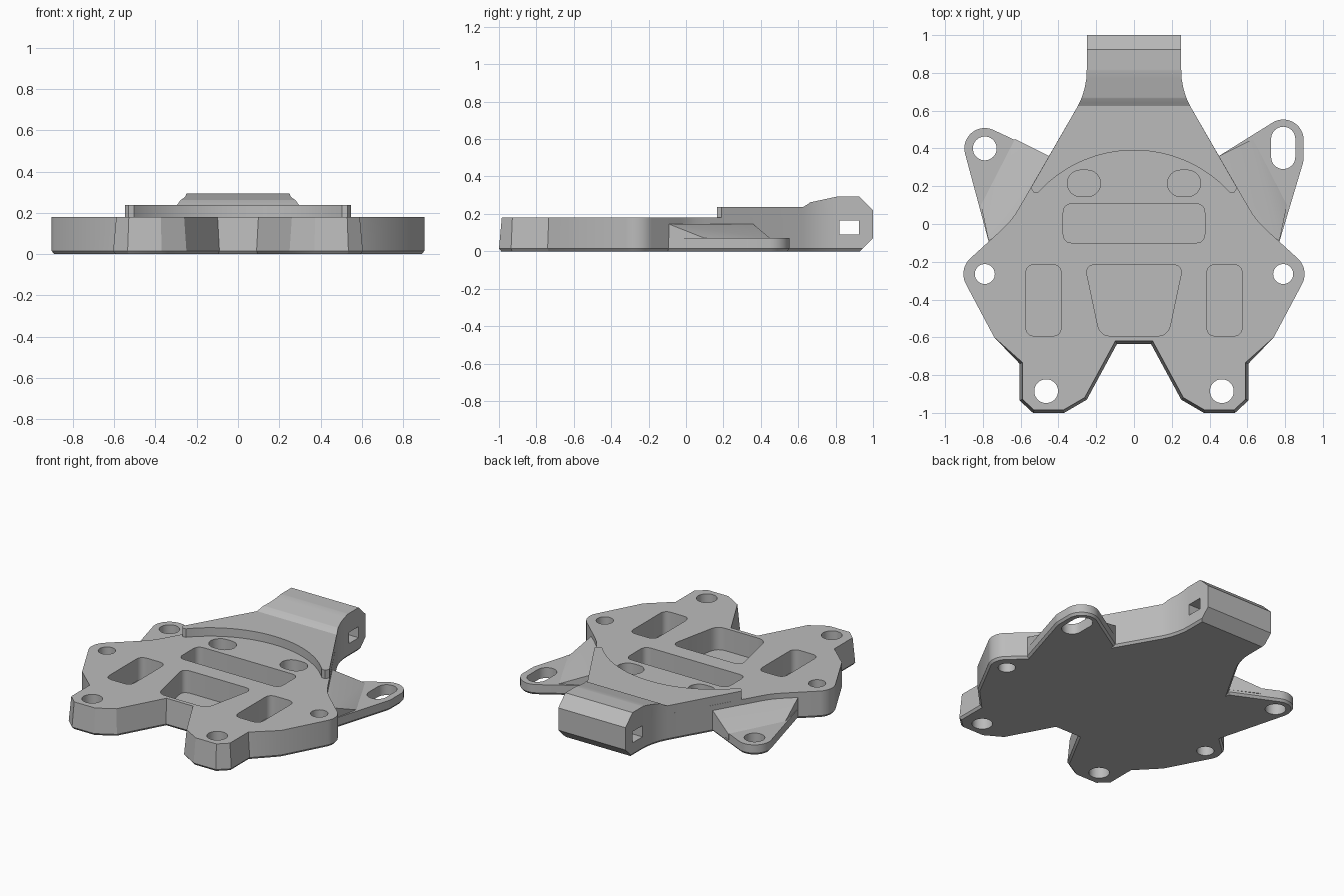
import bpy, bmesh
from math import cos, sin, radians
from mathutils import Vector

cube = bpy.data.objects.get("Cube")
if cube:
    bpy.data.objects.remove(cube, do_unlink=True)

gray = bpy.data.materials.new("neutral gray")
gray.use_nodes = True
gray.diffuse_color = (0.5, 0.5, 0.5, 1)
gray.node_tree.nodes["Principled BSDF"].inputs["Base Color"].default_value = (0.5, 0.5, 0.5, 1)


# ---- helpers ----
def arc(cx, cy, r, a0, a1, n=12):
    angles = [radians(a0 + (a1 - a0) * i / n) for i in range(n + 1)]
    return [(cx + r * cos(a), cy + r * sin(a)) for a in angles]


def circle(cx, cy, r):
    return arc(cx, cy, r, 0, 360, 40)[:-1]


def stadium(cx, cy, half, r, vertical=False):
    dx, dy = (0, half) if vertical else (half, 0)
    t = 0 if vertical else -90
    return (arc(cx + dx, cy + dy, r, t, t + 180, 16)
            + arc(cx - dx, cy - dy, r, t + 180, t + 360, 16))


def rounded(points, r):
    out = []
    pts = [Vector(p) for p in points]
    for i, p in enumerate(pts):
        s = p + (pts[i - 1] - p).normalized() * r
        e = p + (pts[(i + 1) % len(pts)] - p).normalized() * r
        for k in range(7):
            t = k / 6
            out.append(s * (1 - t) ** 2 + p * 2 * t * (1 - t) + e * t ** 2)
    return out


def mirrored(half):
    return half + [(-x, y) for x, y in reversed(half)]


def inset(points, amount):
    """Move every point of a counter-clockwise outline inwards by amount(point)."""
    pts = [Vector(p) for p in points]
    out = []
    for i, p in enumerate(pts):
        a = (p - pts[i - 1]).normalized()
        b = (pts[(i + 1) % len(pts)] - p).normalized()
        na, nb = Vector((-a.y, a.x)), Vector((-b.y, b.x))
        out.append(p + (na + nb) / (1 + na.dot(nb)) * amount(p))
    return out


def make(name, bm):
    bmesh.ops.recalc_face_normals(bm, faces=bm.faces)
    mesh = bpy.data.meshes.new(name)
    bm.to_mesh(mesh)
    bm.free()
    mesh.materials.append(gray)
    ob = bpy.data.objects.new(name, mesh)
    bpy.context.collection.objects.link(ob)
    return ob


def loft(name, rings):
    """Solid through (outline, height) rings."""
    bm = bmesh.new()
    loops = [[bm.verts.new((p[0], p[1], z)) for p in pts] for pts, z in rings]
    for lo, hi in zip(loops, loops[1:]):
        for i in range(len(lo)):
            bm.faces.new((lo[i - 1], lo[i], hi[i], hi[i - 1]))
    bm.faces.new(loops[0])
    bm.faces.new(loops[-1])
    return make(name, bm)


def prism(name, pts, z0, z1):
    return loft(name, [(pts, z0), (pts, z1)])


def plate(name, pts, top, draft=lambda p: 0):
    """Prism with a small chamfer round its underside."""
    return loft(name, [(inset(pts, lambda p: 0.012), 0), (pts, 0.015),
                       (inset(pts, draft), top)])


def boolean(ob, tool, operation):
    mod = ob.modifiers.new(operation, "BOOLEAN")
    mod.object, mod.operation, mod.solver = tool, operation, "EXACT"
    bpy.context.view_layer.objects.active = ob
    bpy.ops.object.modifier_apply(modifier=mod.name)
    bpy.data.objects.remove(tool, do_unlink=True)


def cut(ob, pts, z0=-0.1, z1=0.5):
    boolean(ob, prism("cutter", pts, z0, z1), "DIFFERENCE")


def finish(ob):
    bpy.ops.object.select_all(action="DESELECT")
    ob.select_set(True)
    bpy.context.view_layer.objects.active = ob
    bpy.ops.object.shade_smooth_by_angle(angle=radians(25))


# ---- base plate with two front legs and a rear neck ----
legs = [(0.09, -0.635), (0.25, -0.93), (0.37, -1.0), (0.535, -1.0), (0.605, -0.935),
        (0.605, -0.74), (0.74, -0.6)]
shoulder = [(0.7, -0.03), (0.66, 0.01), (0.63, 0.05), (0.6, 0.1)]
neck = [(0.3, 0.62), (0.276, 0.67), (0.261, 0.72), (0.252, 0.77), (0.25, 0.82), (0.25, 1.05)]
outline = mirrored(legs + arc(0.79, -0.265, 0.113, -28, 46) + shoulder + neck)
body = plate("main_body", outline, 0.18,
             lambda p: 0.015 if p.y < -0.61 and abs(p.x) < 0.65 else 0)

# ---- raised rear deck with a curved front edge ----
R = 0.688
deck_front = [(x, 0.39 - R + (R * R - x * x) ** 0.5) for x in [0.02 + 0.0307 * i for i in range(16)]]
deck = mirrored(deck_front + [(0.505, 0.168), (0.53, 0.165), (0.547, 0.19)] + neck)
boolean(body, prism("deck", deck, 0.1, 0.4), "UNION")

# ---- side profile trims the deck and the neck ----
profile = [(-1.1, -0.07), (-1.1, 0.237), (0.625, 0.237), (0.64, 0.245), (0.665, 0.262),
           (0.81, 0.293), (0.925, 0.293), (1.0, 0.22), (1.0, 0.07), (0.86, -0.07)]
bm = bmesh.new()
face = bm.faces.new([bm.verts.new((-1.2, y, z)) for y, z in profile])
moved = bmesh.ops.extrude_face_region(bm, geom=[face])["geom"]
bmesh.ops.translate(bm, vec=(2.4, 0, 0),
                    verts=[v for v in moved if isinstance(v, bmesh.types.BMVert)])
boolean(body, make("profile", bm), "INTERSECT")

# ---- pockets with a thin floor ----
floor = 0.03
cut(body, rounded([(-0.375, -0.1), (0.375, -0.1), (0.375, 0.107), (-0.375, 0.107)], 0.05), floor)
cut(body, rounded([(-0.18, -0.593), (0.18, -0.593), (0.26, -0.215), (-0.26, -0.215)], 0.06), floor)
for s in (-1, 1):
    x0, x1 = sorted((s * 0.385, s * 0.573))
    cut(body, rounded([(x0, -0.593), (x1, -0.593), (x1, -0.215), (x0, -0.215)], 0.05), floor)
    cut(body, stadium(s * 0.265, 0.215, 0.018, 0.07), floor)
    # through holes in the legs and shoulders
    cut(body, circle(s * 0.465, -0.885, 0.063))
    cut(body, circle(s * 0.79, -0.265, 0.053))

# ---- square cross hole through the neck ----
cut(body, [(-0.4, 0.82), (0.4, 0.82), (0.4, 0.925), (-0.4, 0.925)], 0.09, 0.165)
finish(body)


# ---- side ears, each a thin plate with a ramp up to the body ----
def ear(name, side, tip, hole):
    pts = [(0.6, -0.1), (0.765, -0.11)] + tip + [(0.45, 0.36), (0.44, 0.3)]
    if side < 0:
        pts = [(-x, y) for x, y in reversed(pts)]
    ob = plate(name, pts, 0.07)
    bm = bmesh.new()
    for x, y, z in [(0.45, 0.36, 0.145), (0.77, -0.09, 0.145), (0.81, 0.1, 0.07),
                    (0.63, 0.45, 0.07), (0.5, 0.1, 0.145)]:
        bm.verts.new((side * x, y, z))
        bm.verts.new((side * x, y, 0.03))
    bmesh.ops.convex_hull(bm, input=bm.verts)
    boolean(ob, make("ramp", bm), "UNION")
    cut(ob, hole)
    finish(ob)


ear("left_ear", 1, arc(0.79, 0.35, 0.108, -15, 0, 4) + arc(0.79, 0.445, 0.108, 0, 120, 20),
    stadium(0.79, 0.403, 0.048, 0.064, True))
ear("right_ear", -1, arc(0.79, 0.4, 0.108, -16, 116, 20), circle(-0.79, 0.4, 0.063))
